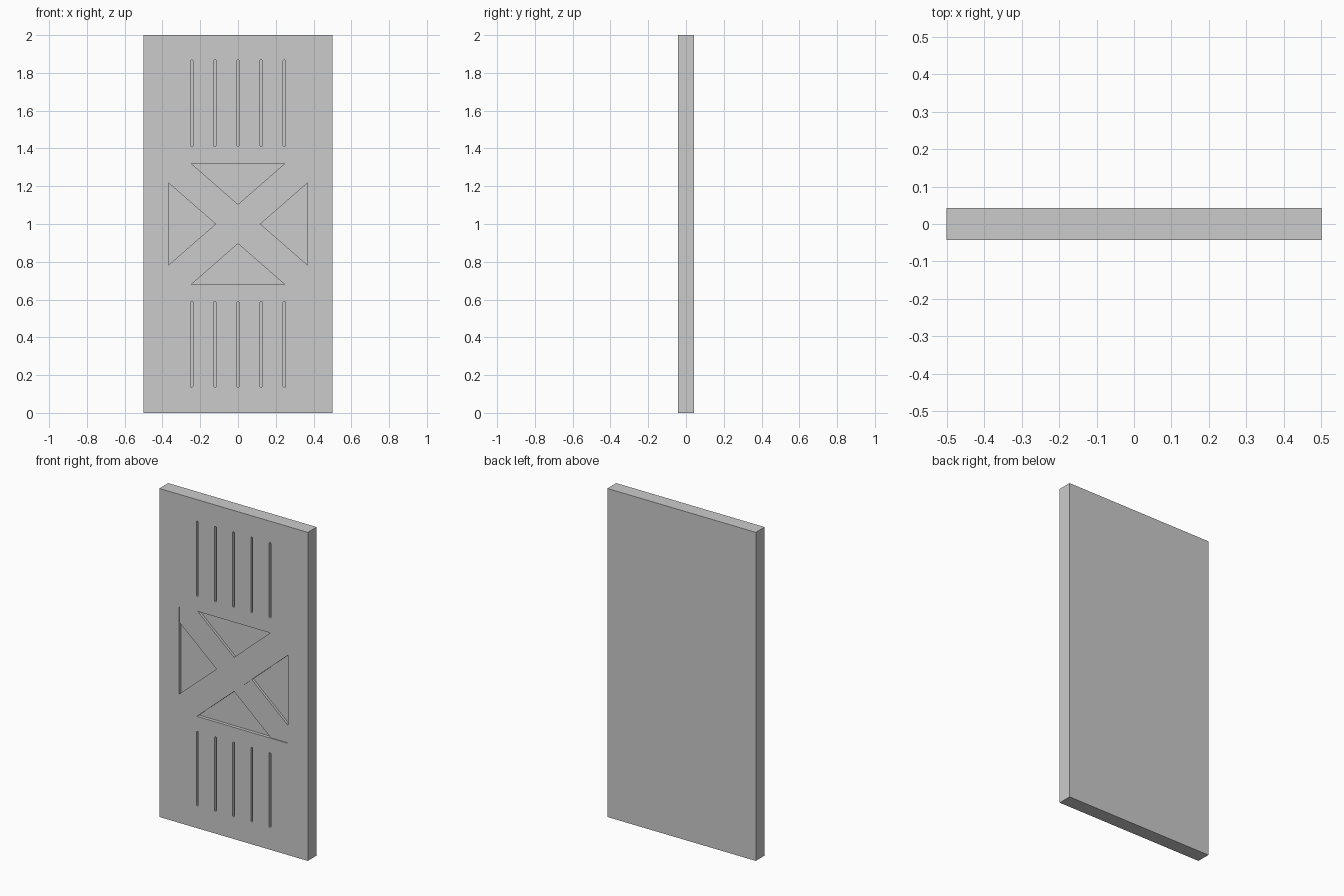
import bpy, bmesh

if "Cube" in bpy.data.objects:
    bpy.data.objects.remove(bpy.data.objects["Cube"])

W, T, H = 1.0, 0.085, 2.0        # door width, thickness, height
FRONT = -T / 2
DEEP, STRAP = 0.02, 0.005        # recess depths below the front face
A, B, Z, D = 0.367, 0.247, 0.32, 0.217   # central cross layout, relative to z = 1
C = 0.006                        # small corner chamfer


def add_prism(bm, outline, y0, y1):
    """Extrude an (x, z) outline from y0 to y1."""
    face = bm.faces.new([bm.verts.new((x, y0, z)) for x, z in outline])
    ext = bmesh.ops.extrude_face_region(bm, geom=[face])
    for v in ext["geom"]:
        if isinstance(v, bmesh.types.BMVert):
            v.co.y = y1


def make_object(name, bm):
    bmesh.ops.recalc_face_normals(bm, faces=bm.faces[:])
    mesh = bpy.data.meshes.new(name)
    bm.to_mesh(mesh)
    bm.free()
    obj = bpy.data.objects.new(name, mesh)
    bpy.context.collection.objects.link(obj)
    return obj


def both_ways(outline):
    """The outline about z = 1, plus its half-turn copy."""
    return [[(s * x, 1 + s * z) for x, z in outline] for s in (1, -1)]


# Door slab
bm = bmesh.new()
hw = W / 2
add_prism(bm, [(-hw, 0), (hw, 0), (hw, H), (-hw, H)], FRONT, -FRONT)
door = make_object("door_slab", bm)

# Cutter: two large triangles and two rows of narrow slots
bm = bmesh.new()
corner = [(-A, Z - C), (-A + C, Z)]
for tri in both_ways(corner + [(B, Z), (-A, -D)]):
    add_prism(bm, tri, FRONT - 0.05, FRONT + DEEP)
r, c = 0.006, 0.004
for i in range(-2, 3):
    x = i * 0.1225
    for z0, z1 in ((0.135, 0.59), (1.41, 1.87)):
        slot = [(x - r + c, z0), (x + r - c, z0), (x + r, z0 + c), (x + r, z1 - c),
                (x + r - c, z1), (x - r + c, z1), (x - r, z1 - c), (x - r, z0 + c)]
        add_prism(bm, slot, FRONT - 0.05, FRONT + DEEP)
cutter = make_object("recess_cutter", bm)
cutter.hide_render = True

# Carve the recesses
mod = door.modifiers.new("recesses", "BOOLEAN")
mod.operation, mod.solver, mod.object = "DIFFERENCE", "EXACT", cutter
bpy.context.view_layer.objects.active = door
bpy.ops.object.modifier_apply(modifier=mod.name)
bpy.data.objects.remove(cutter)

# Second diagonal strap, just below the front face, in two halves
slope = (Z + D) / (A + B)
strap = corner + [(-B, Z), (0, Z - slope * B), (-A + D / slope, 0), (-A, D)]
for name, outline in zip(("upper_strap", "lower_strap"), both_ways(strap)):
    bm = bmesh.new()
    add_prism(bm, outline, FRONT + STRAP, FRONT + DEEP)
    make_object(name, bm)
